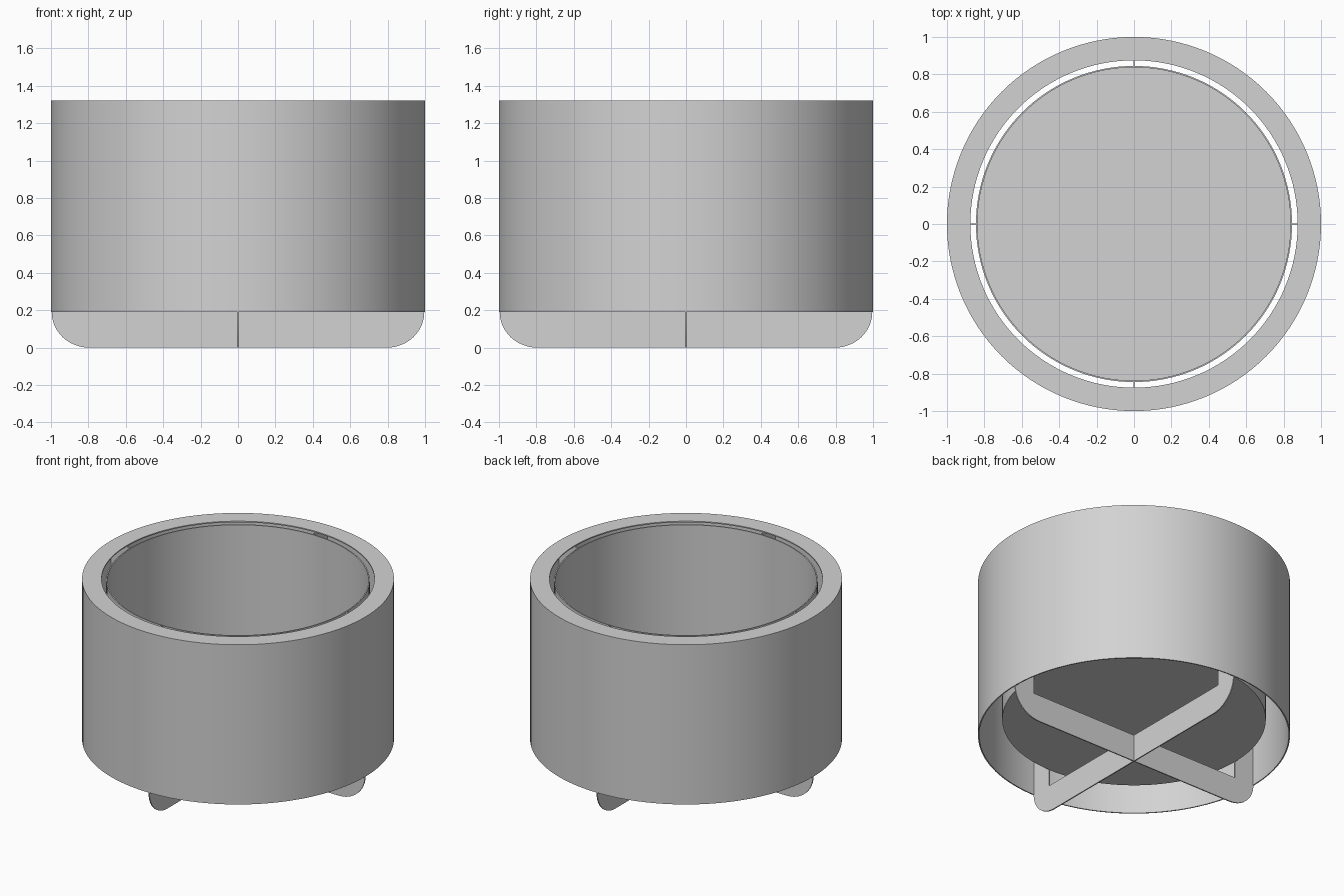
import bpy, bmesh, math
from mathutils import Vector

cube = bpy.data.objects.get("Cube")
if cube:
    bpy.data.objects.remove(cube, do_unlink=True)

grey = bpy.data.materials.new("light grey")
grey.use_nodes = True
grey.diffuse_color = (0.65, 0.65, 0.65, 1)
grey.node_tree.nodes["Principled BSDF"].inputs["Base Color"].default_value = grey.diffuse_color

RIM, BASE, TOP = 1.0, 0.19, 1.32   # shell radius, lower edge, upper edge
CUP, FLOOR = 0.845, 0.31           # inner cup radius and underside
WALL = 0.008                       # sheet thickness


def add_object(name, bm, smooth):
    bmesh.ops.recalc_face_normals(bm, faces=bm.faces)
    mesh = bpy.data.meshes.new(name)
    bm.to_mesh(mesh)
    bm.free()
    mesh.materials.append(grey)
    obj = bpy.data.objects.new(name, mesh)
    bpy.context.collection.objects.link(obj)
    if smooth:
        bpy.ops.object.select_all(action='DESELECT')
        obj.select_set(True)
        bpy.context.view_layer.objects.active = obj
        bpy.ops.object.shade_smooth_by_angle(angle=math.radians(30))
    return obj


def lathe(name, profile, closed):
    """Spin a radius/height profile around the z axis."""
    bm = bmesh.new()
    verts = [bm.verts.new((r, 0, z)) for r, z in profile]
    edges = [bm.edges.new(pair) for pair in zip(verts, verts[1:])]
    if closed:
        edges.append(bm.edges.new((verts[-1], verts[0])))
    bmesh.ops.spin(bm, geom=verts + edges, cent=(0, 0, 0), axis=(0, 0, 1),
                   angle=math.tau, steps=128, use_duplicate=False)
    bmesh.ops.remove_doubles(bm, verts=bm.verts, dist=0.0005)
    return add_object(name, bm, True)


# Outer shell with a flat ring turned inward at the top, open below
lathe("outer_shell", [(RIM, BASE), (RIM, TOP), (0.875, TOP), (0.875, TOP - WALL),
                      (RIM - WALL, TOP - WALL), (RIM - WALL, BASE)], True)

# Inner cup with a closed floor
lathe("inner_cup", [(0, FLOOR), (CUP, FLOOR), (CUP, TOP - WALL), (CUP - WALL, TOP - WALL),
                    (CUP - WALL, FLOOR + WALL), (0, FLOOR + WALL)], False)


# Crossed support plates: rounded foot below, narrow webs rising between cup and shell
def support_plate(name, turn):
    end = RIM - WALL / 2
    corner = [(end - 0.2 + 0.2 * math.sin(a), BASE - BASE * math.cos(a))
              for a in (math.pi / 2 * i / 12 for i in range(13))]
    half = corner + [(end, TOP - WALL / 2), (CUP - WALL / 2, TOP - WALL / 2), (CUP - WALL / 2, BASE)]
    outline = half + [(-x, z) for x, z in reversed(half)]
    bm = bmesh.new()
    face = bm.faces.new([bm.verts.new((x, -WALL / 2, z)) for x, z in outline])
    side = bmesh.ops.extrude_face_region(bm, geom=[face])
    moved = [v for v in side["geom"] if isinstance(v, bmesh.types.BMVert)]
    bmesh.ops.translate(bm, verts=moved, vec=Vector((0, WALL, 0)))
    plate = add_object(name, bm, True)
    plate.rotation_euler.z = turn


support_plate("support_plate_across", 0)
support_plate("support_plate_lengthwise", math.pi / 2)
